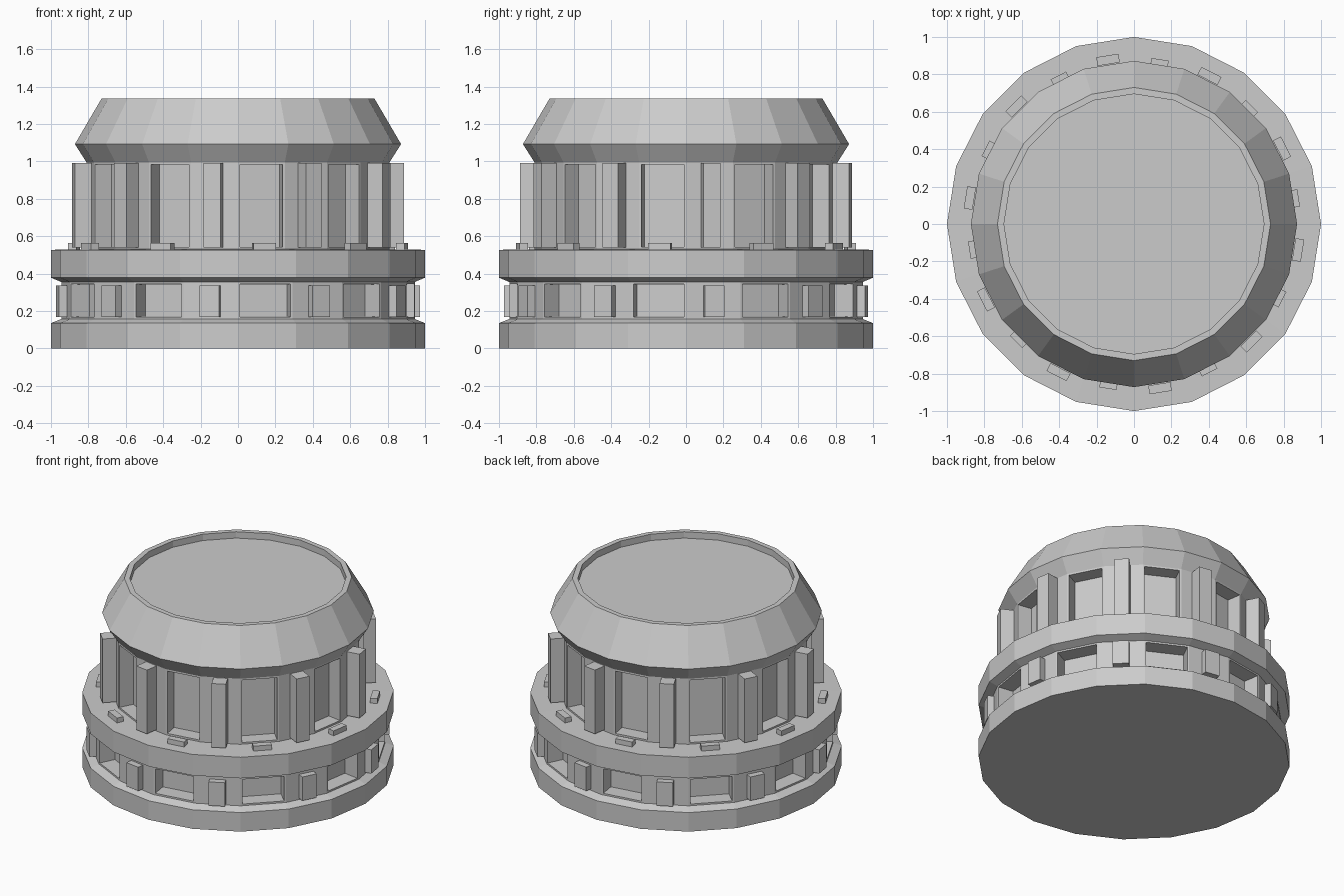
import bpy, bmesh
from math import cos, sin, pi, radians
from mathutils import Matrix

if "Cube" in bpy.data.objects:
    bpy.data.objects.remove(bpy.data.objects["Cube"])

SIDES = 20
STEP = 2 * pi / SIDES


def finish(bm, name):
    bmesh.ops.recalc_face_normals(bm, faces=bm.faces)
    mesh = bpy.data.meshes.new(name)
    bm.to_mesh(mesh)
    bm.free()
    obj = bpy.data.objects.new(name, mesh)
    bpy.context.collection.objects.link(obj)
    return obj


def lathe(name, profile, recesses=None):
    """Revolve (radius, z) points; recesses maps a profile row to a panel depth."""
    bm = bmesh.new()
    rings = [[bm.verts.new((r * cos(i * STEP), r * sin(i * STEP), z)) for i in range(SIDES)]
             for r, z in profile]
    rows = []
    for lo, hi in zip(rings, rings[1:]):
        rows.append([bm.faces.new((lo[i], lo[(i + 1) % SIDES], hi[(i + 1) % SIDES], hi[i]))
                     for i in range(SIDES)])
    bm.faces.new(rings[0][::-1])
    bm.faces.new(rings[-1])
    bm.normal_update()
    # Sink every second face of the chosen rows into a recessed panel
    for row, depth in (recesses or {}).items():
        panels = rows[row][1::2]
        bmesh.ops.inset_individual(bm, faces=panels, thickness=0.012, use_even_offset=True)
        bm.normal_update()
        bmesh.ops.inset_individual(bm, faces=panels, thickness=0.0005, depth=-depth)
    return finish(bm, name)


def blocks(name, first_deg, r_in, r_out, width, z0, z1):
    """Ten boxes spaced evenly around the axis."""
    bm = bmesh.new()
    for k in range(SIDES // 2):
        m = (Matrix.Rotation(radians(first_deg + 36 * k), 4, 'Z')
             @ Matrix.Translation(((r_in + r_out) / 2, 0, (z0 + z1) / 2))
             @ Matrix.Diagonal((r_out - r_in, width, z1 - z0, 1)))
        bmesh.ops.create_cube(bm, size=1, matrix=m)
    return finish(bm, name)


# Body: base, recessed lower band, ring, recessed drum, flared cap with sunken lid
lathe("body", [
    (1.0, 0), (1.0, 0.135), (0.945, 0.157), (0.945, 0.355), (1.0, 0.378),
    (1.0, 0.527), (0.81, 0.53), (0.81, 0.995), (0.872, 1.092),
    (0.73, 1.335), (0.695, 1.335), (0.695, 1.29),
], {2: 0.11, 6: 0.10})

# Ribs and tabs
blocks("lower_blocks", 9, 0.90, 0.978, 0.105, 0.167, 0.335)
blocks("drum_ribs", 9, 0.77, 0.891, 0.093, 0.54, 0.992)
blocks("ring_tabs", 27, 0.865, 0.912, 0.12, 0.52, 0.563)
